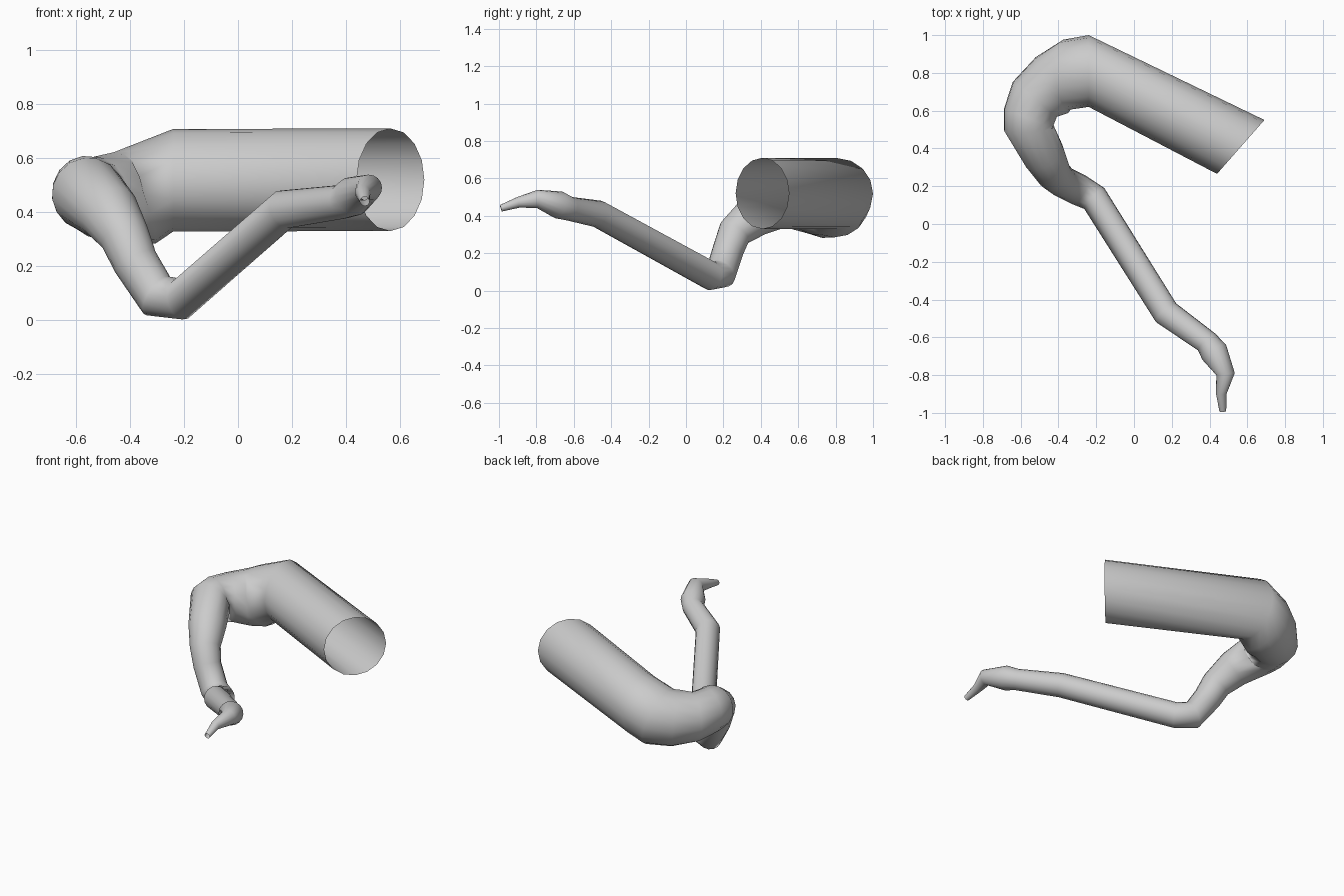
import bpy, bmesh, math
from mathutils import Vector

if "Cube" in bpy.data.objects:
    bpy.data.objects.remove(bpy.data.objects["Cube"])

SIDES = 16

# path stations: centre, radius, optional ring normal
STATIONS = [
    ((0.565, 0.408, 0.52), 0.19, (-0.75, 0.66, 0)),
    ((-0.24, 0.81, 0.518), 0.19, (-1, 0, 0)),
    ((-0.36, 0.79, 0.462), 0.186, (-0.95, -0.08, -0.3)),
    ((-0.435, 0.735, 0.452), 0.172, (-0.85, -0.5, -0.1)),
    ((-0.525, 0.66, 0.455), 0.15, (-0.62, -0.78, 0)),
    ((-0.56, 0.56, 0.47), 0.139, (-0.36, -0.93, 0)),
    ((-0.555, 0.505, 0.468), 0.135, (0.08, -1, -0.15)),
    ((-0.475, 0.36, 0.395), 0.113, None),
    ((-0.42, 0.26, 0.31), 0.092, None),
    ((-0.38, 0.225, 0.215), 0.084, None),
    ((-0.30, 0.185, 0.09), 0.084, None),
    ((-0.21, 0.135, 0.078), 0.077, None),
    ((0.17, -0.47, 0.41), 0.073, None),
    ((0.385, -0.625, 0.438), 0.064, None),
    ((0.425, -0.68, 0.458), 0.074, None),
    ((0.485, -0.795, 0.49), 0.049, None),
    ((0.462, -0.895, 0.472), 0.029, None),
    ((0.47, -0.99, 0.44), 0.018, (0.05, -1, -0.3)),
]


def sweep(name, stations):
    """Tapered tube with a rotation-minimising frame, open at both ends."""
    bm = bmesh.new()
    pts = [Vector(s[0]) for s in stations]
    up, prev, last = Vector((0, 0, 1)), None, None
    for i, (_, radius, normal) in enumerate(stations):
        if normal:
            t = Vector(normal).normalized()
        else:
            t = ((pts[i] - pts[i - 1]).normalized()
                 + (pts[i + 1] - pts[i]).normalized()).normalized()
        if prev is not None:
            up = prev.rotation_difference(t) @ up
        up = (up - t * up.dot(t)).normalized()
        side = t.cross(up)
        ring = []
        for k in range(SIDES):
            a = 2 * math.pi * k / SIDES
            ring.append(bm.verts.new(
                pts[i] + (up * math.cos(a) + side * math.sin(a)) * radius))
        if last:
            for k in range(SIDES):
                n = (k + 1) % SIDES
                bm.faces.new((last[k], last[n], ring[n], ring[k]))
        prev, last = t, ring
    for f in bm.faces:
        f.smooth = True
    bm.normal_update()
    mesh = bpy.data.meshes.new(name)
    bm.to_mesh(mesh)
    bm.free()
    obj = bpy.data.objects.new(name, mesh)
    bpy.context.collection.objects.link(obj)
    return obj


# single winding tapered tube, wide open mouth to thin tip
sweep("tapered_tube", STATIONS)
